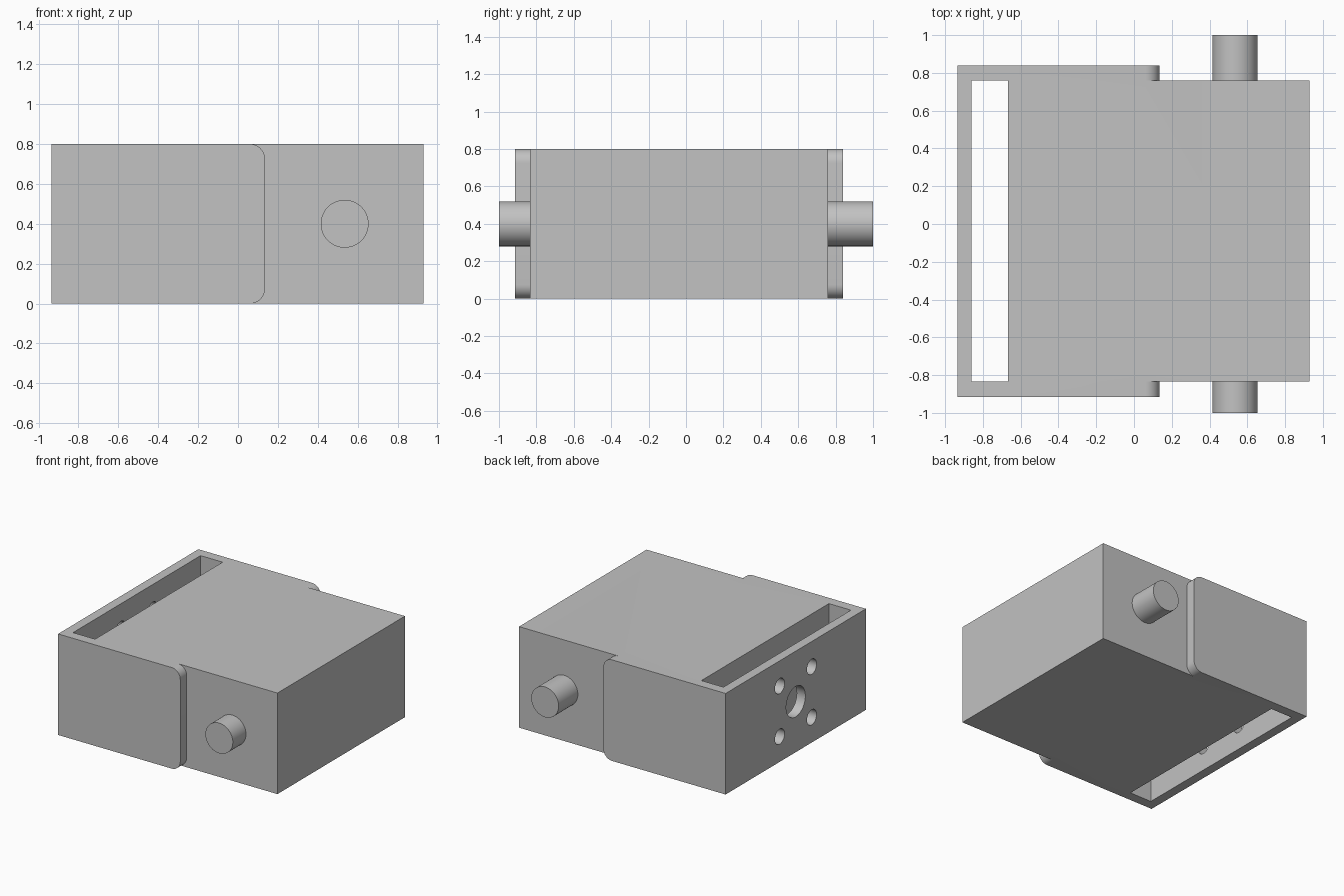
import bpy, bmesh, math
from mathutils import Matrix

cube = bpy.data.objects.get("Cube")
if cube:
    bpy.data.objects.remove(cube, do_unlink=True)

grey = bpy.data.materials.new("plain grey")
grey.use_nodes = True
colour = (0.54, 0.54, 0.54, 1)
grey.diffuse_color = colour
grey.node_tree.nodes["Principled BSDF"].inputs["Base Color"].default_value = colour

HEIGHT = 0.8
MID_Y = -0.0375          # symmetry plane of the body
HALF = 0.7975            # half width of the block
ARM = 0.08               # arm thickness
BACK, FRONT = -0.935, 0.93


def add_object(name, bm):
    bmesh.ops.recalc_face_normals(bm, faces=bm.faces)
    mesh = bpy.data.meshes.new(name)
    bm.to_mesh(mesh)
    bm.free()
    mesh.materials.append(grey)
    obj = bpy.data.objects.new(name, mesh)
    bpy.context.collection.objects.link(obj)
    return obj


def box(name, x0, x1, y0, y1, z0, z1):
    bm = bmesh.new()
    bmesh.ops.create_cube(bm, size=1)
    bmesh.ops.scale(bm, vec=(x1 - x0, y1 - y0, z1 - z0), verts=bm.verts)
    bmesh.ops.translate(bm, vec=((x0 + x1) / 2, (y0 + y1) / 2, (z0 + z1) / 2), verts=bm.verts)
    return add_object(name, bm)


def cylinder(name, radius, length, centre, axis):
    bm = bmesh.new()
    bmesh.ops.create_cone(bm, cap_ends=True, segments=48, radius1=radius, radius2=radius, depth=length)
    bmesh.ops.rotate(bm, matrix=Matrix.Rotation(math.pi / 2, 3, axis), verts=bm.verts)
    bmesh.ops.translate(bm, vec=centre, verts=bm.verts)
    return add_object(name, bm)


def arm(name, y0, y1):
    # Side plate with its two front corners rounded
    end, r, steps = 0.135, 0.075, 10
    profile = [(BACK, HEIGHT), (BACK, 0)]
    for cz, start in ((r, -math.pi / 2), (HEIGHT - r, 0)):
        for i in range(steps + 1):
            a = start + i * math.pi / 2 / steps
            profile.append((end - r + r * math.cos(a), cz + r * math.sin(a)))
    bm = bmesh.new()
    face = bm.faces.new([bm.verts.new((x, y0, z)) for x, z in profile])
    new = bmesh.ops.extrude_face_region(bm, geom=[face])["geom"]
    bmesh.ops.translate(bm, vec=(0, y1 - y0, 0), verts=[v for v in new if isinstance(v, bmesh.types.BMVert)])
    return add_object(name, bm)


def combine(target, other, operation):
    mod = target.modifiers.new(operation.lower(), "BOOLEAN")
    mod.object, mod.operation, mod.solver = other, operation, "EXACT"
    bpy.context.view_layer.objects.active = target
    bpy.ops.object.modifier_apply(modifier=mod.name)
    bpy.data.objects.remove(other, do_unlink=True)


def shade(obj):
    bpy.ops.object.select_all(action="DESELECT")
    obj.select_set(True)
    bpy.context.view_layer.objects.active = obj
    bpy.ops.object.shade_smooth_by_angle(angle=math.radians(30))


# Block fused with the two side arms
body = box("body", BACK, FRONT, MID_Y - HALF, MID_Y + HALF, 0, HEIGHT)
for side in (-1, 1):
    ys = sorted((MID_Y + side * (HALF - 0.1), MID_Y + side * (HALF + ARM)))
    combine(body, arm("arm", *ys), "UNION")

# Slot behind the back wall
combine(body, box("slot_cutter", -0.86, -0.667, MID_Y - HALF, MID_Y + HALF, -0.1, HEIGHT + 0.1), "DIFFERENCE")

# Mounting holes through the back wall
holes = [(0, 0, 0.12)] + [(sy * 0.2, sz * 0.2, 0.06) for sy in (-1, 1) for sz in (-1, 1)]
for dy, dz, radius in holes:
    cutter = cylinder("hole_cutter", radius, 0.2, (-0.9, MID_Y + dy, HEIGHT / 2 + dz), "Y")
    combine(body, cutter, "DIFFERENCE")
shade(body)

# Pivot pins on both sides
for name, side in (("front_pin", -1), ("back_pin", 1)):
    inner = MID_Y + side * HALF
    shade(cylinder(name, 0.12, abs(side - inner), (0.535, (side + inner) / 2, HEIGHT / 2), "X"))
